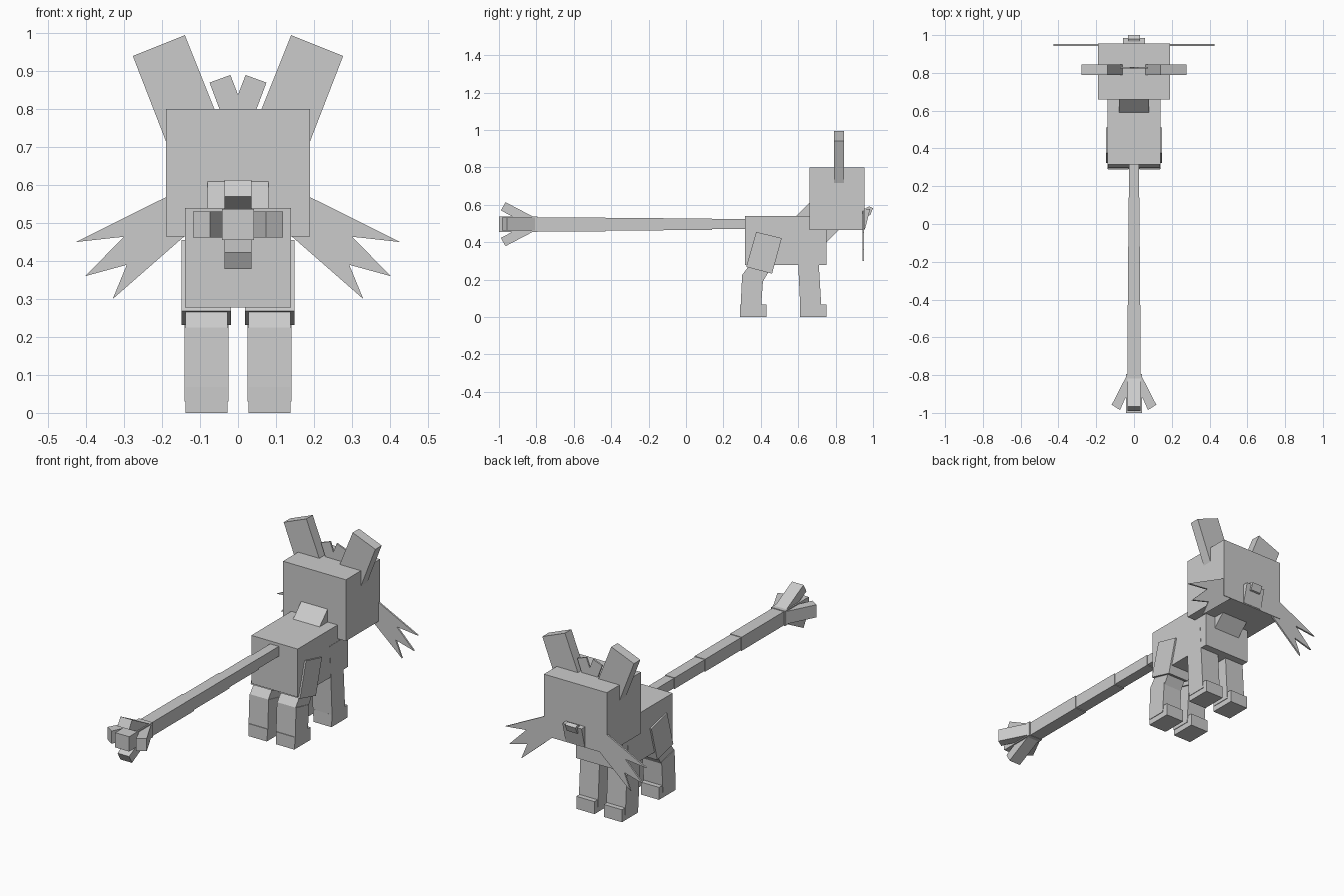
import bpy
import bmesh
from mathutils import Vector

if "Cube" in bpy.data.objects:
    bpy.data.objects.remove(bpy.data.objects["Cube"])

GREY = (0.6, 0.6, 0.6, 1)
mat = bpy.data.materials.new("plain grey")
mat.use_nodes = True
mat.diffuse_color = GREY
mat.node_tree.nodes["Principled BSDF"].inputs["Base Color"].default_value = GREY

# Where profile coordinates (u, v) and depth d go for each extrusion axis
PLACE = {
    "x": lambda u, v, d: (d, u, v),
    "y": lambda u, v, d: (u, d, v),
    "z": lambda u, v, d: (u, v, d),
}


def prism(name, axis, profile, low, high, flip=False):
    """Extrude a flat profile along an axis; flip mirrors it in x."""
    bm = bmesh.new()
    verts = [bm.verts.new(PLACE[axis](u, v, low)) for u, v in profile]
    face = bm.faces.new(verts)
    moved = bmesh.ops.extrude_face_region(bm, geom=[face])["geom"]
    shift = Vector(PLACE[axis](0, 0, high - low))
    for item in moved:
        if isinstance(item, bmesh.types.BMVert):
            item.co += shift
    if flip:
        for v in bm.verts:
            v.co.x = -v.co.x
    bmesh.ops.recalc_face_normals(bm, faces=bm.faces)
    mesh = bpy.data.meshes.new(name)
    bm.to_mesh(mesh)
    bm.free()
    mesh.materials.append(mat)
    obj = bpy.data.objects.new(name, mesh)
    bpy.context.collection.objects.link(obj)
    return obj


def box(name, x, y, z, flip=False):
    corners = [(y[0], z[0]), (y[1], z[0]), (y[1], z[1]), (y[0], z[1])]
    return prism(name, "x", corners, x[0], x[1], flip)


# Trunk, neck and head
box("body", (-0.14, 0.14), (0.315, 0.75), (0.277, 0.54))
prism("neck", "x", [(0.59, 0.54), (0.665, 0.615), (0.815, 0.465), (0.74, 0.39)],
      -0.08, 0.08)
box("head", (-0.19, 0.19), (0.66, 0.955), (0.465, 0.8))

# Muzzle and nose
prism("muzzle", "x", [(0.94, 0.58), (0.985, 0.578), (0.957, 0.47), (0.94, 0.47)],
      -0.058, 0.058)
prism("nose", "x", [(0.965, 0.585), (0.98, 0.592), (1.0, 0.582), (0.985, 0.545),
                    (0.965, 0.54)], -0.032, 0.032)

# Forelock between the ears
prism("forelock", "y", [(-0.045, 0.79), (-0.075, 0.87), (-0.02, 0.89), (0, 0.838),
                        (0.02, 0.89), (0.075, 0.87), (0.045, 0.79)], 0.823, 0.832)

for side, flip in (("left", False), ("right", True)):
    # Ears and cheek fur
    prism(side + "_ear", "y", [(0.14, 0.995), (0.277, 0.94), (0.18, 0.69), (0.04, 0.745)],
          0.79, 0.845, flip)
    prism(side + "_cheek_fur", "y",
          [(0.15, 0.588), (0.427, 0.45), (0.3, 0.464), (0.403, 0.36),
           (0.293, 0.39), (0.33, 0.3), (0.13, 0.475)], 0.943, 0.952, flip)

    # Hind leg
    prism(side + "_thigh", "x", [(0.375, 0.455), (0.512, 0.422), (0.46, 0.232), (0.322, 0.268)],
          0.019, 0.149, flip)
    prism(side + "_hock", "x", [(0.3, 0.225), (0.345, 0.285), (0.45, 0.255), (0.408, 0.185)],
          0.027, 0.138, flip)
    prism(side + "_shin", "x", [(0.291, 0.03), (0.3, 0.225), (0.412, 0.2), (0.4, 0.03)],
          0.025, 0.141, flip)
    box(side + "_hind_foot", (0.028, 0.138), (0.289, 0.43), (0, 0.068), flip)

    # Front leg
    prism(side + "_front_leg", "x", [(0.612, 0.03), (0.592, 0.45), (0.7, 0.45), (0.725, 0.03)],
          0.025, 0.141, flip)
    box(side + "_front_foot", (0.028, 0.138), (0.61, 0.75), (0, 0.068), flip)

    # Sideways tail tuft
    prism(side + "_tail_tuft", "z", [(0.118, -0.957), (0.074, -0.985), (0, -0.82), (0.035, -0.795)],
          0.462, 0.531, flip)

# Tail segments, thicker towards the tip
joints = [0.33, 0.14, -0.12, -0.43, -0.81]
for i, (near, far) in enumerate(zip(joints, joints[1:])):
    half = 0.026 + 0.003 * i
    box("tail_segment", (-half, half), (far, near), (0.47 - 0.004 * i, 0.524 + 0.003 * i))

# Tail tip with upper and lower tufts
box("tail_tip", (-0.042, 0.042), (-1.0, -0.795), (0.456, 0.537))
tuft = [(-0.965, 0.614), (-0.99, 0.57), (-0.82, 0.48), (-0.795, 0.525)]
prism("upper_tail_tuft", "x", tuft, -0.035, 0.035)
prism("lower_tail_tuft", "x", [(y, 0.993 - z) for y, z in tuft], -0.035, 0.035)
